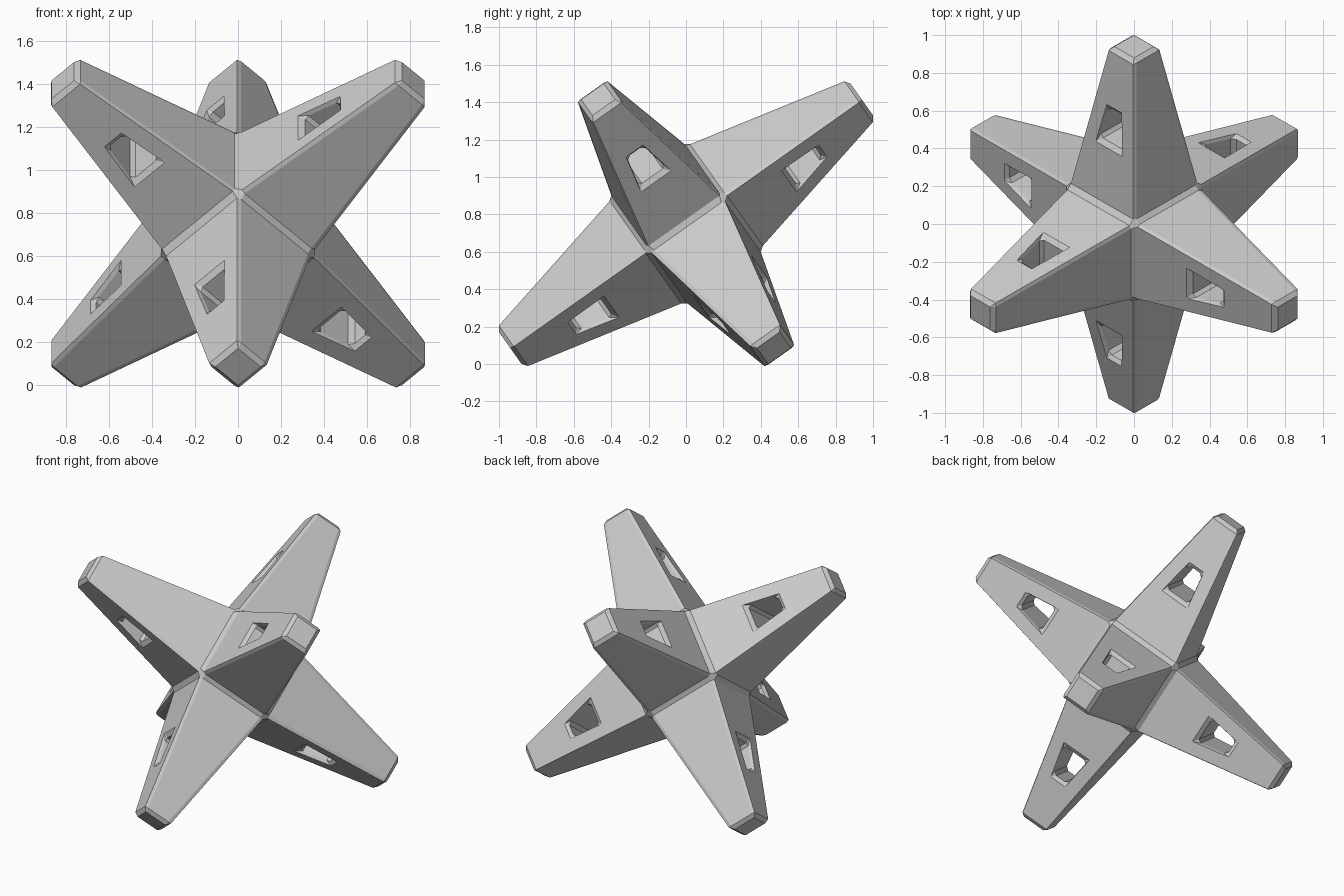
import bpy, bmesh, math
from mathutils import Vector

if "Cube" in bpy.data.objects:
    bpy.data.objects.remove(bpy.data.objects["Cube"])

CORE = 0.243      # half size of the central cube
TIP = 0.094       # half size of each arm tip
REACH = 1.151     # distance from centre to each tip
BEVEL = 0.02
HEIGHT = 0.75

# Three perpendicular arm axes, tilted so a cube diagonal stands upright
r, z = math.sqrt(2 / 3), math.sqrt(1 / 3)
AXES = [Vector((r * math.cos(math.radians(a)), r * math.sin(math.radians(a)), z))
        for a in (-30, 210, 90)]
WINDOW_AXIS = {0: 1, 1: 2, 2: 1}   # direction each arm's window passes through

bm = bmesh.new()
cache = {}


def half_width(u):
    return CORE + (TIP - CORE) * (u - CORE) / (REACH - CORE)


def vert(i, u, j, v, k, w):
    """Shared vertex at u along axis i, v along axis j, w along axis k."""
    p = AXES[i] * u + AXES[j] * v + AXES[k] * w
    key = tuple(round(c, 4) + 0.0 for c in p)
    if key not in cache:
        cache[key] = bm.verts.new(p + Vector((0, 0, HEIGHT)))
    return cache[key]


def add_arm(i, s):
    k = WINDOW_AXIS[i]
    j = 3 - i - k

    def at(u, v, w):
        return vert(i, s * u, j, v, k, w)

    # Tip cap and the two plain sides
    bm.faces.new([at(REACH, a * TIP, b * TIP)
                  for a, b in ((-1, -1), (1, -1), (1, 1), (-1, 1))])
    for a in (-1, 1):
        bm.faces.new([at(CORE, a * CORE, -CORE), at(CORE, a * CORE, CORE),
                      at(REACH, a * TIP, TIP), at(REACH, a * TIP, -TIP)])

    # The two pierced sides, joined by a tapered window tunnel
    window = [(0.605, -0.088), (0.605, 0.088), (0.80, 0.053), (0.80, -0.053)]
    rims = []
    for b in (-1, 1):
        outer = [at(CORE, -CORE, b * CORE), at(CORE, CORE, b * CORE),
                 at(REACH, TIP, b * TIP), at(REACH, -TIP, b * TIP)]
        rim = [at(u, v, b * half_width(u)) for u, v in window]
        for n in range(4):
            m = (n + 1) % 4
            bm.faces.new([outer[n], outer[m], rim[m], rim[n]])
        rims.append(rim)
    for n in range(4):
        m = (n + 1) % 4
        bm.faces.new([rims[0][n], rims[0][m], rims[1][m], rims[1][n]])


for axis in range(3):
    for side in (-1, 1):
        add_arm(axis, side)

bmesh.ops.recalc_face_normals(bm, faces=bm.faces[:])
mesh = bpy.data.meshes.new("six_armed_block")
bm.to_mesh(mesh)
bm.free()

block = bpy.data.objects.new("six_armed_block", mesh)
bpy.context.collection.objects.link(block)

# Chamfer every real edge
bevel = block.modifiers.new("chamfer", 'BEVEL')
bevel.width = BEVEL
bevel.segments = 1
bevel.limit_method = 'ANGLE'
bevel.angle_limit = math.radians(30)

grey = bpy.data.materials.new("concrete_grey")
grey.diffuse_color = (0.6, 0.6, 0.6, 1)
grey.use_nodes = True
grey.node_tree.nodes["Principled BSDF"].inputs["Base Color"].default_value = grey.diffuse_color
mesh.materials.append(grey)
